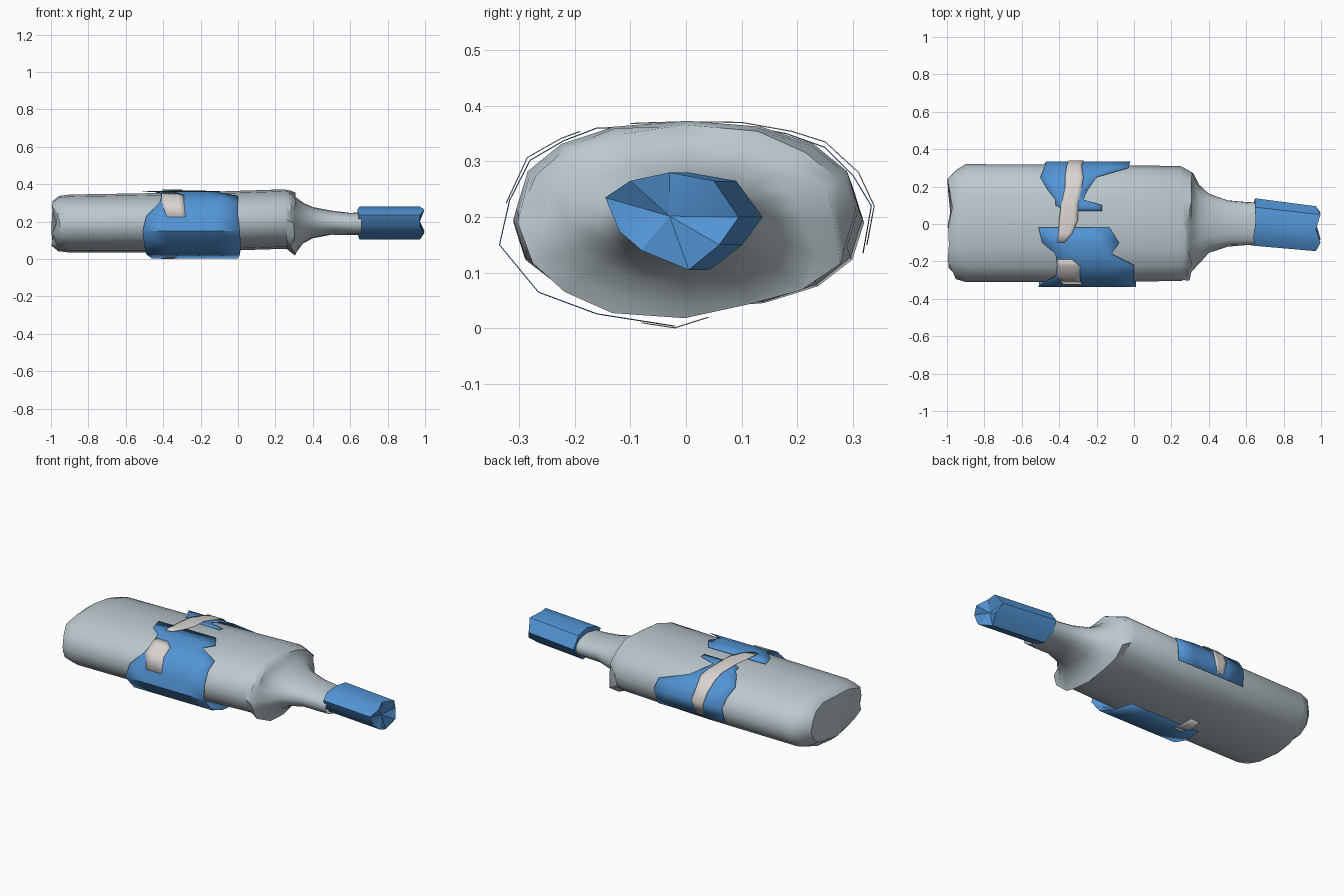
import bpy, bmesh, math, random

random.seed(4)
cube = bpy.data.objects.get("Cube")
if cube:
    bpy.data.objects.remove(cube)


def material(name, rgb):
    m = bpy.data.materials.new(name)
    m.use_nodes = True
    m.diffuse_color = (*rgb, 1)
    m.node_tree.nodes["Principled BSDF"].inputs["Base Color"].default_value = (*rgb, 1)
    return m


grey = material("cloudy grey plastic", (0.50, 0.58, 0.62))
blue = material("label blue", (0.085, 0.30, 0.67))
paper = material("torn paper", (0.70, 0.66, 0.63))


def finish(name, bm, mat, angle=40):
    bmesh.ops.recalc_face_normals(bm, faces=bm.faces)
    mesh = bpy.data.meshes.new(name)
    bm.to_mesh(mesh)
    bm.free()
    mesh.materials.append(mat)
    ob = bpy.data.objects.new(name, mesh)
    bpy.context.collection.objects.link(ob)
    bpy.ops.object.select_all(action="DESELECT")
    ob.select_set(True)
    bpy.context.view_layer.objects.active = ob
    bpy.ops.object.shade_smooth_by_angle(angle=math.radians(angle))
    return ob


def bridge(bm, a, b, closed):
    n = len(a)
    for i in range(n if closed else n - 1):
        j = (i + 1) % n
        bm.faces.new((a[i], a[j], b[j], b[i]))


def power(v, e):
    return math.copysign(abs(v) ** e, v)


def ring(x, y0, y1, z0, z1, crumple=0.0, ripple=0.0, sides=16):
    """Flattened oval section, optionally crumpled in and along x."""
    pts = []
    for i in range(sides):
        a = 2 * math.pi * i / sides
        k = 1 - random.random() * crumple
        pts.append((x + random.uniform(-ripple, ripple),
                    (y0 + y1) / 2 + (y1 - y0) / 2 * k * power(math.cos(a), 0.88),
                    (z0 + z1) / 2 + (z1 - z0) / 2 * k * power(math.sin(a), 0.88)))
    return pts


def loft(name, rings, mat, ends=(None, None), angle=40):
    """Skin the rings; each end closes on a centre point at the given x."""
    bm = bmesh.new()
    loops = [[bm.verts.new(p) for p in r] for r in rings]
    for a, b in zip(loops, loops[1:]):
        bridge(bm, a, b, True)
    for loop, x in ((loops[0], ends[0]), (loops[-1], ends[1])):
        if x is None:
            continue
        n = len(loop)
        hub = bm.verts.new((x, sum(v.co.y for v in loop) / n, sum(v.co.z for v in loop) / n))
        for i in range(n):
            bm.faces.new((loop[i], loop[(i + 1) % n], hub))
    return finish(name, bm, mat, angle)


def sheet(name, rows, mat):
    """Thin torn sheet: each row is y, z, start x and end x."""
    bm = bmesh.new()
    loops = [[bm.verts.new((x0 + (x1 - x0) * t / 4, y, z)) for t in range(5)]
             for y, z, x0, x1 in rows]
    for a, b in zip(loops, loops[1:]):
        bridge(bm, a, b, False)
    ob = finish(name, bm, mat, 45)
    mod = ob.modifiers.new("thickness", "SOLIDIFY")
    mod.thickness = 0.002
    mod.offset = 0


# Flattened body with a crumpled base
loft("bottle_body", [
    ring(-0.982, -0.27, 0.25, 0.06, 0.32, 0.1, 0.018),
    ring(-0.955, -0.295, 0.30, 0.04, 0.34, 0.03, 0.01),
    ring(-0.90, -0.31, 0.32, 0.035, 0.345),
    ring(-0.30, -0.31, 0.317, 0.037, 0.355),
    ring(0.25, -0.305, 0.31, 0.055, 0.373),
    ring(0.28, -0.30, 0.30, 0.045, 0.37, 0.05, 0.008),
], grey, (-0.975, None))

# Crushed shoulder collapsing into the neck
loft("shoulder_and_neck", [
    ring(0.26, -0.30, 0.305, 0.055, 0.37),
    ring(0.295, -0.315, 0.31, 0.01, 0.37, 0.13, 0.018),
    ring(0.31, -0.28, 0.28, 0.035, 0.345, 0.1, 0.012),
    ring(0.345, -0.215, 0.22, 0.08, 0.305, 0.06, 0.006),
    ring(0.40, -0.155, 0.165, 0.11, 0.28, 0.04),
    ring(0.50, -0.125, 0.13, 0.13, 0.26, 0.05),
    ring(0.60, -0.12, 0.12, 0.128, 0.25, 0.06),
    ring(0.66, -0.115, 0.115, 0.13, 0.25),
], grey, angle=50)

# Skewed, dented cap
outline = [(-0.145, 0.235), (-0.10, 0.265), (-0.03, 0.28), (0.05, 0.265), (0.095, 0.20),
           (0.06, 0.15), (0.005, 0.105), (-0.08, 0.14), (-0.12, 0.175)]
cap_back = [(0.645 + random.uniform(-0.008, 0.008), y * 1.06 + 0.037, z) for y, z in outline]
cap_front = [(0.985 + (0.012 if i % 2 else -0.012), y, z) for i, (y, z) in enumerate(outline)]
loft("cap", [cap_back, cap_front], blue, (0.65, 0.965), 30)

# Label wrapped from the top over the front side to the underside
sheet("front_label", [
    (-0.02, 0.363, -0.51, -0.13), (-0.10, 0.361, -0.49, -0.08), (-0.16, 0.36, -0.42, -0.12),
    (-0.22, 0.337, -0.41, 0.0), (-0.28, 0.302, -0.42, 0.0), (-0.317, 0.23, -0.49, 0.0),
    (-0.335, 0.15, -0.51, 0.01), (-0.265, 0.065, -0.50, 0.015),
    (-0.16, 0.026, -0.49, 0.01), (-0.02, 0.004, -0.46, 0.0)], blue)

# Torn remainder of the label on the back side
sheet("back_label", [
    (0.07, 0.366, -0.36, -0.17), (0.10, 0.363, -0.42, -0.17), (0.13, 0.359, -0.42, -0.27),
    (0.18, 0.35, -0.46, -0.25), (0.25, 0.325, -0.50, -0.20), (0.30, 0.275, -0.48, -0.03),
    (0.333, 0.22, -0.47, -0.02), (0.318, 0.135, -0.48, -0.04)], blue)

# Scraps of exposed label paper
sheet("paper_strip_top", [
    (-0.10, 0.368, -0.41, -0.37), (-0.05, 0.37, -0.405, -0.33), (0.02, 0.371, -0.40, -0.30),
    (0.10, 0.37, -0.39, -0.30), (0.19, 0.354, -0.37, -0.28), (0.25, 0.335, -0.37, -0.27),
    (0.31, 0.28, -0.36, -0.28), (0.338, 0.22, -0.35, -0.27), (0.325, 0.15, -0.34, -0.30)], paper)
sheet("paper_scrap_front", [
    (-0.19, 0.354, -0.41, -0.33), (-0.225, 0.341, -0.41, -0.29), (-0.285, 0.307, -0.41, -0.29),
    (-0.323, 0.225, -0.38, -0.28)], paper)
sheet("paper_scrap_under", [
    (-0.08, 0.010, -0.39, -0.33), (-0.02, 0.001, -0.41, -0.34), (0.04, 0.02, -0.42, -0.36)], paper)
